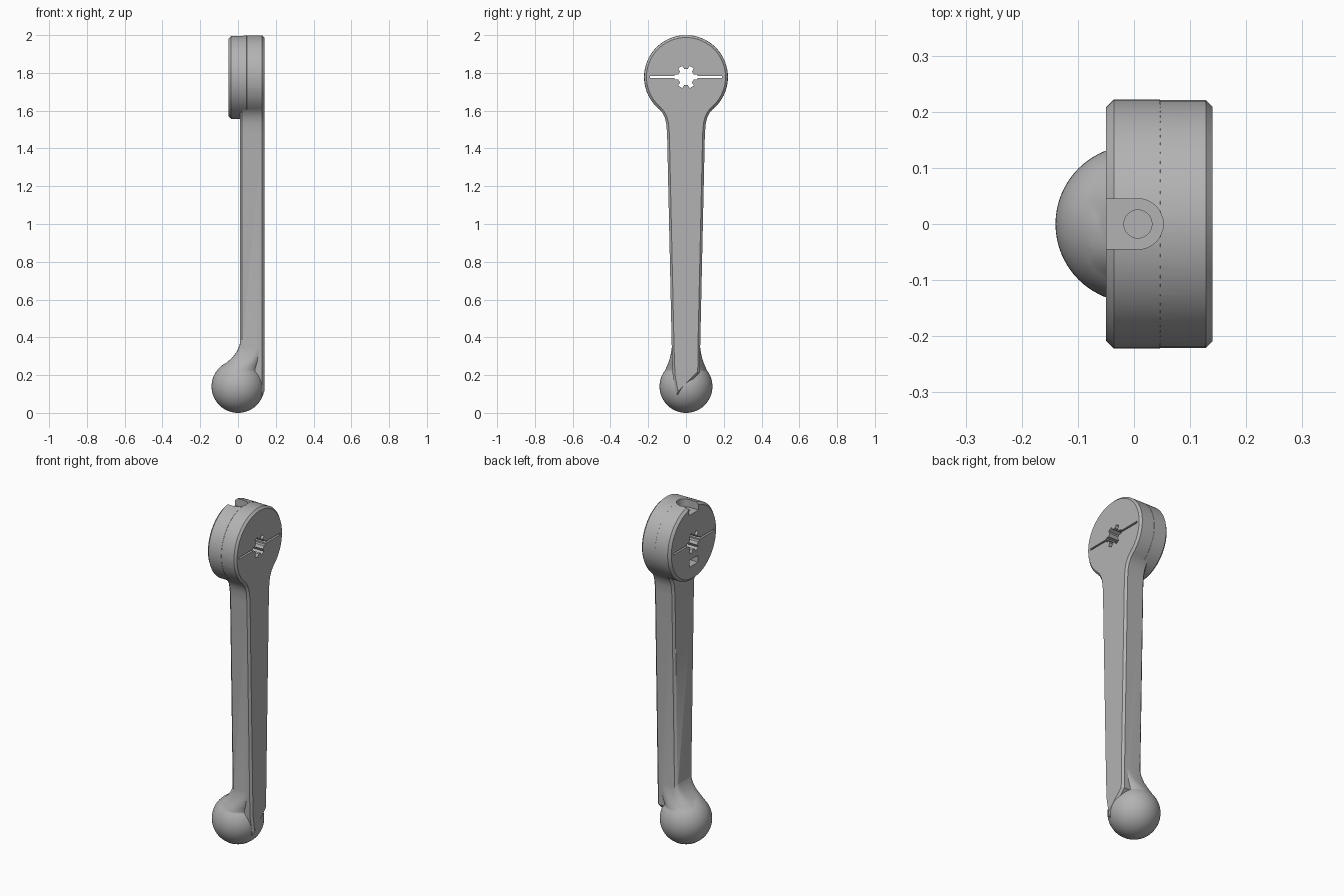
import bpy, bmesh, math
from mathutils import Matrix

if "Cube" in bpy.data.objects:
    bpy.data.objects.remove(bpy.data.objects["Cube"])

HEAD_Z, HEAD_R, BALL_R = 1.778, 0.222, 0.14

grey = bpy.data.materials.new("plain grey")
grey.use_nodes = True
COLOUR = (0.45, 0.45, 0.45, 1)
grey.diffuse_color = COLOUR
grey.node_tree.nodes["Principled BSDF"].inputs["Base Color"].default_value = COLOUR


def add_object(name, bm):
    bmesh.ops.recalc_face_normals(bm, faces=bm.faces)
    mesh = bpy.data.meshes.new(name)
    bm.to_mesh(mesh)
    bm.free()
    mesh.materials.append(grey)
    obj = bpy.data.objects.new(name, mesh)
    bpy.context.collection.objects.link(obj)
    return obj


def slab(name, outline, x0, x1, chamfer=0):
    """Extrude a (y, z) outline along x and chamfer both rims."""
    bm = bmesh.new()
    base = bm.faces.new([bm.verts.new((x0, y, z)) for y, z in outline])
    top = bmesh.ops.extrude_face_region(bm, geom=[base], use_keep_orig=True)["geom"]
    bmesh.ops.translate(bm, verts=[v for v in top if isinstance(v, bmesh.types.BMVert)],
                        vec=(x1 - x0, 0, 0))
    bmesh.ops.recalc_face_normals(bm, faces=bm.faces)
    if chamfer:
        rims = [e for e in bm.edges if abs(e.verts[0].co.x - e.verts[1].co.x) < 1e-5]
        bmesh.ops.bevel(bm, geom=rims, offset=chamfer, segments=1,
                        affect="EDGES", clamp_overlap=False)
    return add_object(name, bm)


def box(name, x0, x1, y, z0, z1):
    return slab(name, [(-y, z0), (y, z0), (y, z1), (-y, z1)], x0, x1)


def rod(name, x, radius, z0, z1):
    bm = bmesh.new()
    bmesh.ops.create_cone(bm, cap_ends=True, segments=32, radius1=radius, radius2=radius,
                          depth=z1 - z0, matrix=Matrix.Translation((x, 0, (z0 + z1) / 2)))
    return add_object(name, bm)


def arc(radius, start, end, count):
    angles = [math.radians(start + (end - start) * i / count) for i in range(count + 1)]
    return [(radius * math.cos(a), HEAD_Z + radius * math.sin(a)) for a in angles]


# Lever: tapered arm flowing into the round head, with a slanted lower end
side = [(0.075, 0.34), (0.1, 1.48), (0.105, 1.535), (0.113, 1.565), (0.126, 1.59)]
outline = [(-0.05, 0.09), (0.074, 0.215)] + side
outline += arc(HEAD_R - 0.0008, -50, 230, 72)
outline += [(-y, z) for y, z in reversed(side)] + [(-0.07, 0.2)]
lever = slab("lever", outline, 0.01, 0.14, 0.012)

# Head: thicker round boss on the inner side
head = slab("head_boss", arc(HEAD_R, 0, 355, 71), -0.05, 0.06, 0.014)

# Ball at the lower end
bm = bmesh.new()
bmesh.ops.create_uvsphere(bm, u_segments=64, v_segments=32, radius=BALL_R,
                          matrix=Matrix.Translation((0, 0, BALL_R)))
ball = add_object("ball", bm)

# Neck: loft from the round ball to the squarer arm
bm = bmesh.new()
rings = []
for z, x0, x1, w, power in [(0.19, -0.12, 0.12, 0.12, 2), (0.225, -0.109, 0.115, 0.111, 2),
                            (0.25, -0.083, 0.12, 0.1, 2.3), (0.27, -0.056, 0.122, 0.092, 2.8),
                            (0.295, -0.028, 0.124, 0.084, 3.5), (0.325, -0.006, 0.125, 0.078, 5),
                            (0.355, 0.007, 0.126, 0.074, 7), (0.39, 0.016, 0.126, 0.07, 8)]:
    ring = []
    for i in range(48):
        a = math.tau * i / 48
        c, s = math.cos(a), math.sin(a)
        ring.append(bm.verts.new(((x0 + x1) / 2 + math.copysign(abs(c) ** (2 / power), c) * (x1 - x0) / 2,
                                  math.copysign(abs(s) ** (2 / power), s) * w, z)))
    rings.append(ring)
for low, high in zip(rings, rings[1:]):
    for i in range(48):
        j = (i + 1) % 48
        bm.faces.new((low[i], low[j], high[j], high[i]))
bm.faces.new(rings[0])
bm.faces.new(rings[-1])
neck = add_object("neck", bm)

# Cutters: six-lobed socket, clamping slit, screw seat, screw hole and nut pocket
socket = []
for i in range(6):
    for offset, r in ((-18, 0.043), (-12, 0.062), (12, 0.062), (18, 0.043)):
        a = math.radians(60 * i + offset)
        socket.append((r * math.cos(a), HEAD_Z + r * math.sin(a)))
cutters = [
    slab("socket_cutter", socket, -0.2, 0.3),
    box("slit_cutter", -0.2, 0.3, 0.19, HEAD_Z - 0.005, HEAD_Z + 0.005),
    box("seat_slot_cutter", -0.2, 0.007, 0.045, 1.95, 2.1),
    rod("seat_round_cutter", 0.007, 0.0451, 1.9502, 2.11),
    rod("screw_hole_cutter", 0.007, 0.025, 1.62, 2.05),
    box("nut_pocket_cutter", -0.2, 0.045, 0.04, 1.645, 1.685),
]


def combine(target, others, operation):
    for other in others:
        mod = target.modifiers.new(other.name, "BOOLEAN")
        mod.operation, mod.solver, mod.object = operation, "EXACT", other
    graph = bpy.context.evaluated_depsgraph_get()
    mesh = bpy.data.meshes.new_from_object(target.evaluated_get(graph))
    target.modifiers.clear()
    target.data = mesh
    for other in others:
        bpy.data.objects.remove(other)


combine(lever, [head, neck, ball], "UNION")
combine(lever, cutters, "DIFFERENCE")
lever.name = "lever_handle"

# Smooth curves, crisp edges
for obj in bpy.context.selected_objects:
    obj.select_set(False)
lever.select_set(True)
bpy.context.view_layer.objects.active = lever
bpy.ops.object.shade_smooth_by_angle(angle=math.radians(30))
